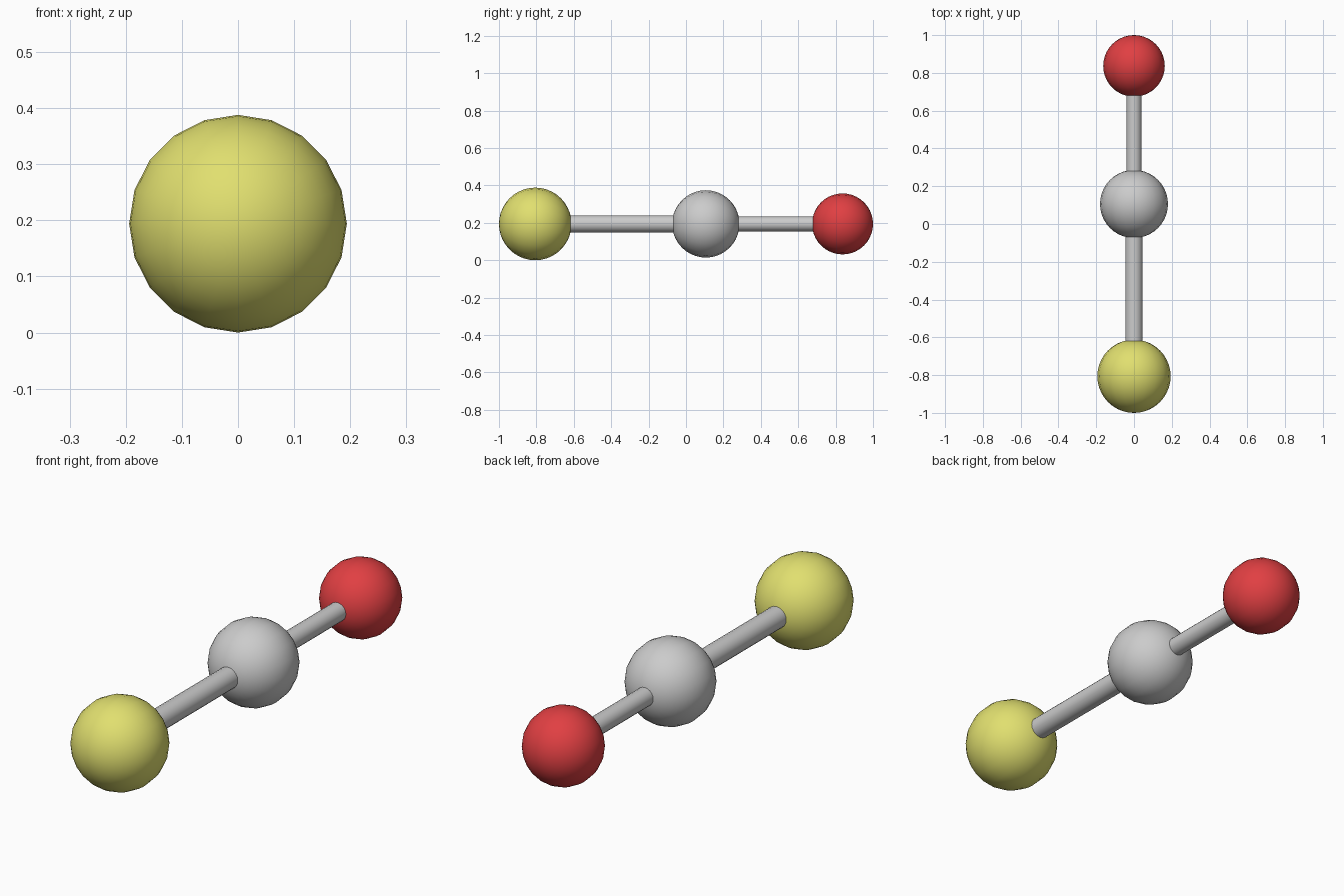
import bpy
from math import radians

if "Cube" in bpy.data.objects:
    bpy.data.objects.remove(bpy.data.objects["Cube"])

Z = 0.194


def paint(obj, name, color):
    mat = bpy.data.materials.new(name)
    mat.diffuse_color = color
    mat.use_nodes = True
    mat.node_tree.nodes["Principled BSDF"].inputs["Base Color"].default_value = mat.diffuse_color
    obj.data.materials.append(mat)


def atom(name, y, radius, color=None):
    bpy.ops.mesh.primitive_uv_sphere_add(
        segments=20, ring_count=20, radius=radius,
        location=(0, y, Z), rotation=(radians(90), 0, 0))
    obj = bpy.context.object
    obj.name = name
    bpy.ops.object.shade_smooth()
    if color:
        paint(obj, name + "_paint", color)


def bond(name, y0, y1, radius):
    bpy.ops.mesh.primitive_cylinder_add(
        vertices=20, radius=radius, depth=y1 - y0,
        location=(0, (y0 + y1) / 2, Z), rotation=(radians(90), 0, 0))
    bpy.context.object.name = name
    bpy.ops.object.shade_smooth_by_angle()


# Three balls in a row
atom("yellow_ball", -0.806, 0.194, (0.75, 0.74, 0.16, 1))
atom("grey_ball", 0.106, 0.18)
atom("red_ball", 0.837, 0.163, (0.75, 0.05, 0.055, 1))

# Rods joining the balls
bond("long_rod", -0.806, 0.106, 0.046)
bond("short_rod", 0.106, 0.837, 0.040)
